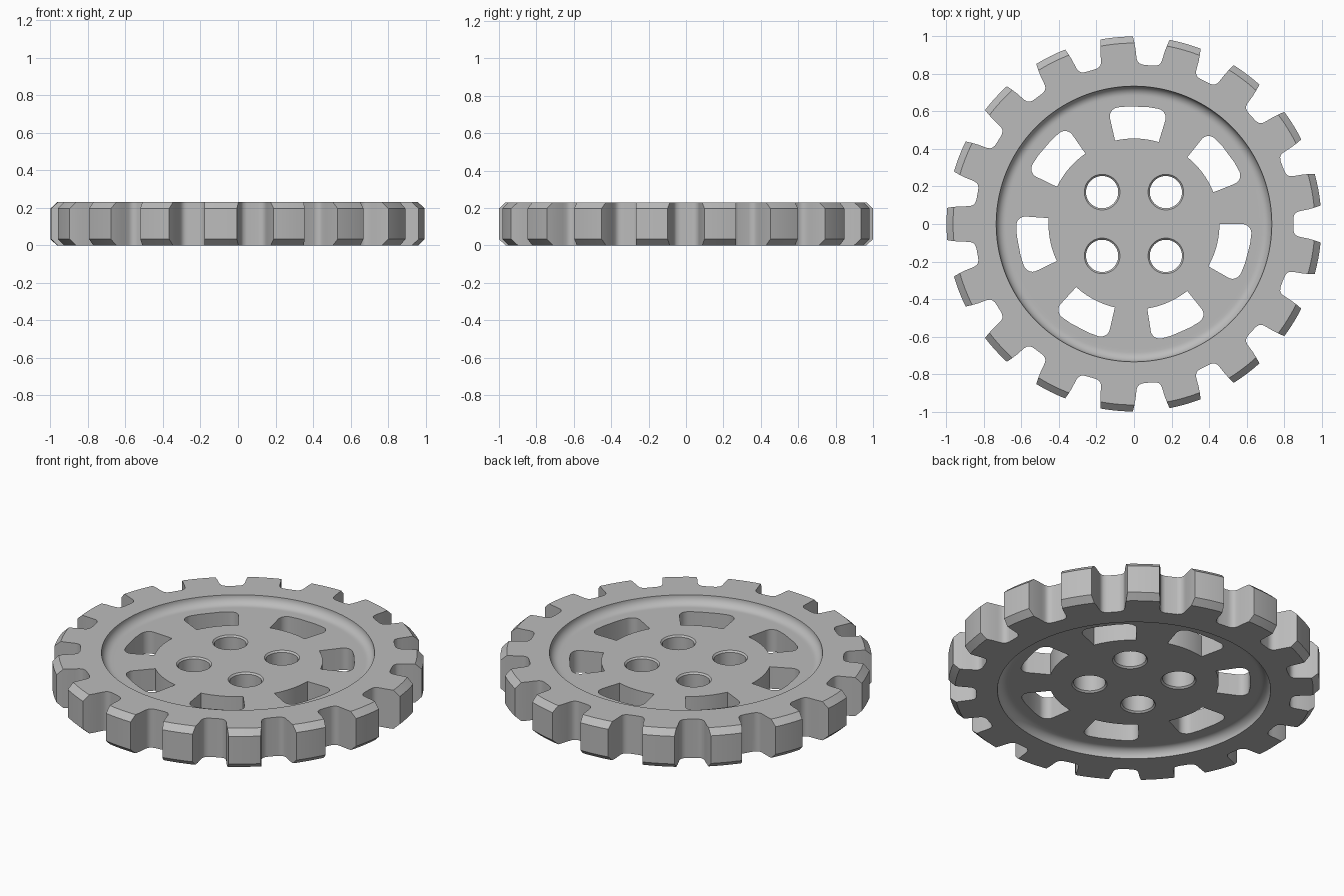
import bpy, bmesh, math
from math import sin, cos, pi, radians

if "Cube" in bpy.data.objects:
    bpy.data.objects.remove(bpy.data.objects["Cube"])

H = 0.23          # overall thickness
D = 0.05          # recess depth and fillet radius
TEETH, SLOTS = 17, 7

steel = bpy.data.materials.new("plain_grey")
steel.diffuse_color = (0.5, 0.5, 0.5, 1)
steel.use_nodes = True
steel.node_tree.nodes["Principled BSDF"].inputs["Base Color"].default_value = steel.diffuse_color


def new_object(name, bm):
    bmesh.ops.recalc_face_normals(bm, faces=bm.faces)
    mesh = bpy.data.meshes.new(name)
    bm.to_mesh(mesh)
    bm.free()
    ob = bpy.data.objects.new(name, mesh)
    bpy.context.collection.objects.link(ob)
    mesh.materials.append(steel)
    return ob


def lathe(bm, profile, n, centre=(0, 0)):
    """Closed solid from (radius, z) points, capped at both ends."""
    rings = [[bm.verts.new((centre[0] + r * cos(2 * pi * i / n),
                            centre[1] + r * sin(2 * pi * i / n), z))
              for i in range(n)] for r, z in profile]
    for a, b in zip(rings, rings[1:]):
        for i in range(n):
            j = (i + 1) % n
            bm.faces.new((a[i], a[j], b[j], b[i]))
    bm.faces.new(rings[0])
    bm.faces.new(rings[-1])


def prism(bm, outline, angle):
    """Vertical prism through the wheel, outline turned about the axis."""
    c, s = cos(angle), sin(angle)
    low, high = ([bm.verts.new((x * c - y * s, x * s + y * c, z))
                  for x, y in outline] for z in (-0.1, H + 0.1))
    n = len(outline)
    bm.faces.new(low)
    bm.faces.new(high)
    for i in range(n):
        j = (i + 1) % n
        bm.faces.new((low[i], low[j], high[j], high[i]))


# Wheel blank: chamfered rim, filleted recess on both sides
arc = [(0.735 - D + D * cos(a), H - D + D * (1 - sin(a)))
       for a in [i * pi / 16 for i in range(9)]]
upper = [(0.67, H - D)] + arc[::-1]
upper = [(0.67, H - D)] + [(0.735 - D + D * sin(i * pi / 16),
                            H - D * cos(i * pi / 16)) for i in range(9)]
upper += [(0.965, H), (1.0, H - 0.033)]
lower = [(r, H - z) for r, z in upper]
bm = bmesh.new()
lathe(bm, upper + lower[::-1], TEETH * 10)
wheel = new_object("sprocket_wheel", bm)

# Tooth gaps: rounded root with flaring flanks
half = [(0.850, 0.018), (0.851, 0.036), (0.856, 0.051), (0.865, 0.061),
        (0.878, 0.067), (0.90, 0.072), (0.93, 0.078), (0.965, 0.088),
        (1.0, 0.10), (1.06, 0.123)]
gap = [(r, -t) for r, t in half[::-1]] + half
bm = bmesh.new()
for i in range(TEETH):
    prism(bm, gap, pi + (i + 0.5) * 2 * pi / TEETH)

# Windows: sharp inner corners, rounded outer corners
R0, R1, F, A = 0.456, 0.628, 0.05, radians(14.8)
side = [(R0, A * k / 5) for k in range(6)]
corner = A - F / (R1 - F)
for k in range(9):
    a = k * pi / 16
    side.append((R1 - F + F * sin(a), corner + F * cos(a) / (R1 - F)))
side += [(R1, corner * 0.5)]
polar = side + [(r, -a) for r, a in side[:0:-1]]
window = [(r * cos(a), r * sin(a)) for r, a in polar]
for i in range(SLOTS):
    prism(bm, window, radians(88) + i * 2 * pi / SLOTS)

# Bolt holes with a small chamfer at each mouth
C, lo, hi = 0.009, D, H - D
hole = [(0.095, lo - 0.03), (0.095, lo), (0.095 - C, lo + C),
        (0.095 - C, hi - C), (0.095, hi), (0.095, hi + 0.03)]
for x in (-0.17, 0.17):
    for y in (-0.17, 0.17):
        lathe(bm, hole, 48, (x, y))
cutter = new_object("cutter", bm)

# Cut everything in one pass, then drop the helper
mod = wheel.modifiers.new("cuts", 'BOOLEAN')
mod.operation, mod.solver, mod.object = 'DIFFERENCE', 'EXACT', cutter
bpy.context.view_layer.objects.active = wheel
wheel.select_set(True)
cutter.select_set(False)
bpy.ops.object.modifier_apply(modifier=mod.name)
bpy.data.objects.remove(cutter)
bpy.ops.object.shade_smooth_by_angle(angle=radians(30))
